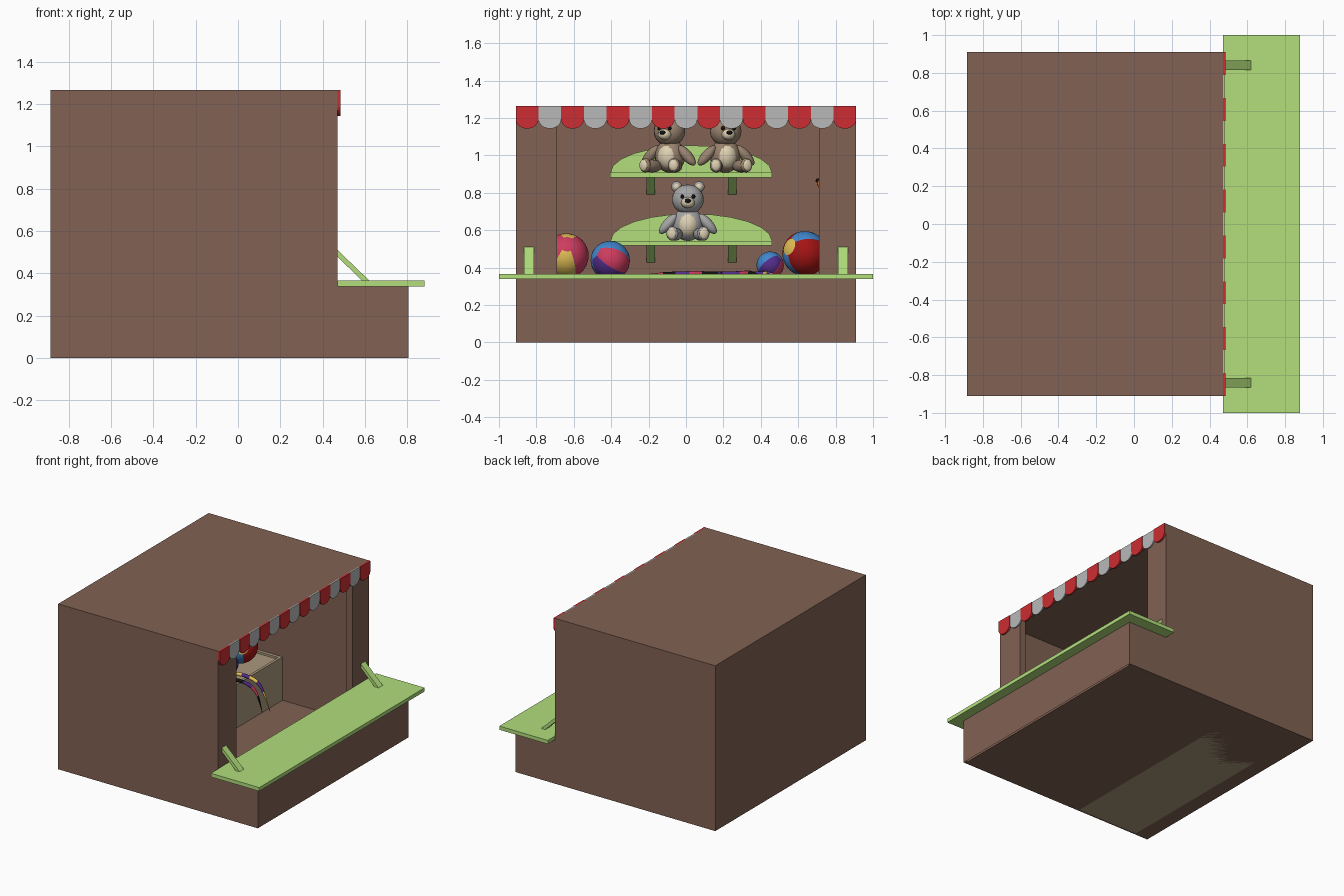
import bpy, bmesh
from math import sin, cos, pi, radians
from mathutils import Vector, Matrix, Euler

if "Cube" in bpy.data.objects:
    bpy.data.objects.remove(bpy.data.objects["Cube"])

mats = {}
def mat(name):
    return mats[name]

def lin(v):
    v /= 255
    return v / 12.92 if v < .04 else ((v + .055) / 1.055) ** 2.4

for n, c in dict(brown=(130, 98, 83), green=(178, 222, 124), beige=(170, 152, 124), red=(205, 45, 50),
                 white=(185, 185, 185), grey=(165, 165, 165), tan=(152, 130, 110), cream=(222, 208, 178),
                 black=(20, 18, 18), pink=(205, 60, 95), blue=(65, 135, 205), purple=(85, 45, 140),
                 yellow=(225, 190, 85), orange=(205, 110, 55), crimson=(165, 20, 20)).items():
    mats[n] = bpy.data.materials.new(n)
    mats[n].diffuse_color = (*[lin(v) for v in c], 1)

def finish(name, bm, *colors, smooth=False, normals=True):
    if normals:
        bmesh.ops.recalc_face_normals(bm, faces=bm.faces)
    me = bpy.data.meshes.new(name)
    bm.to_mesh(me)
    bm.free()
    for c in colors:
        me.materials.append(mat(c))
    if smooth:
        me.shade_smooth()
    ob = bpy.data.objects.new(name, me)
    bpy.context.collection.objects.link(ob)
    return ob

def box(name, color, x, y, z):
    bm = bmesh.new()
    m = Matrix.LocRotScale(Vector((sum(x), sum(y), sum(z))) / 2, None,
                           Vector((x[1] - x[0], y[1] - y[0], z[1] - z[0])))
    bmesh.ops.create_cube(bm, size=1, matrix=m)
    return finish(name, bm, color)

def prism(name, color, pts, axis, a, b):
    """Extrude a 2D profile along x (profile y,z) or y (profile x,z)."""
    bm = bmesh.new()
    vs = [bm.verts.new((a, p, q) if axis == 'x' else (p, a, q)) for p, q in pts]
    f = bm.faces.new(vs)
    new = bmesh.ops.extrude_face_region(bm, geom=[f])['geom']
    off = (b - a, 0, 0) if axis == 'x' else (0, b - a, 0)
    bmesh.ops.translate(bm, verts=[v for v in new if isinstance(v, bmesh.types.BMVert)], vec=off)
    return finish(name, bm, color)

# stall shell
L = [(-.885, 0), (.805, 0), (.805, .34), (.47, .34), (.47, 1.265), (-.885, 1.265)]
prism("side_wall_a", "brown", L, 'y', -.91, -.895)
prism("side_wall_b", "brown", L, 'y', .895, .91)
box("back_wall", "brown", (-.885, -.87), (-.895, .895), (0, 1.265))
box("roof", "brown", (-.87, .47), (-.895, .895), (1.25, 1.265))
box("floor", "brown", (-.87, .79), (-.895, .895), (0, .008))
box("front_post_a", "brown", (.42, .47), (-.895, -.69), (.008, 1.25))
box("front_post_b", "brown", (.42, .47), (.71, .895), (.008, 1.25))
box("lintel", "brown", (.42, .47), (-.69, .71), (1.2, 1.25))

# counter front with three recessed panels
bm = bmesh.new()
ys = [-.91, -.65, -.395, -.13, .125, .39, .645, .91]
zs = [0, .04, .29, .34]
g = [[bm.verts.new((.805, y, z)) for z in zs] for y in ys]
panels = []
for i in range(7):
    for j in range(3):
        f = bm.faces.new((g[i][j], g[i + 1][j], g[i + 1][j + 1], g[i][j + 1]))
        if j == 1 and i % 2:
            panels.append(f)
bmesh.ops.inset_individual(bm, faces=panels, thickness=.018, depth=-.015)
finish("counter_front", bm, "brown", normals=False)
box("counter_backing", "brown", (.77, .788), (-.895, .895), (.008, .34))

# counter top and its slanted struts
box("counter_top", "green", (.47, .88), (-1, 1), (.338, .366))
for s in (-1, 1):
    prism("counter_strut", "green", [(.47, .51), (.47, .478), (.585, .366), (.62, .366)], 'y', s * .84 - .026, s * .84 + .026)

# scalloped awning
w = 1.82 / 15
for i in range(15):
    c = -.91 + w * (i + .5)
    pts = [(c - w / 2, 1.265)]
    pts += [(c - w / 2 * cos(pi * k / 12), 1.193 - .05 * sin(pi * k / 12)) for k in range(13)]
    pts.append((c + w / 2, 1.265))
    red = i % 2 == 0
    prism("awning_scallop", "red" if red else "white", pts, 'x', .47, .484 if red else .48)

# prize box
box("prize_box", "beige", (-.77, -.25), (-.895, .895), (-0.0, .325))
for nm, x, y in (("front", (-.27, -.25), (-.895, .895)), ("back", (-.77, -.75), (-.895, .895)),
                 ("side", (-.75, -.27), (-.895, -.87)), ("side", (-.75, -.27), (.87, .895))):
    box("prize_box_rim_" + nm, "beige", x, y, (.325, .34))

# wall shelves with arched backboards and brackets
for z in (.517, .882):
    box("shelf", "green", (-.87, -.6), (-.405, .46), (z, z + .026))
    arch = [(.028 - .432 * cos(pi * k / 12), z + .026 + .145 * sin(pi * k / 12)) for k in range(13)]
    prism("shelf_backboard", "green", arch, 'x', -.87, -.85)
    for y in (-.188, .248):
        prism("shelf_bracket", "green", [(-.87, z - .09), (-.87, z - .06), (-.79, z), (-.76, z)], 'y', y - .023, y + .023)

def blobs(name, colors, parts, where):
    """Join ellipsoids: (colour index, centre, radii, optional euler degrees)."""
    bm = bmesh.new()
    for ci, c, r, *rot in parts:
        e = Euler([radians(a) for a in rot[0]]) if rot else None
        old = set(bm.faces)
        bmesh.ops.create_uvsphere(bm, u_segments=20, v_segments=12, radius=1,
                                  matrix=Matrix.LocRotScale(Vector(c), e, Vector(r)))
        for f in bm.faces:
            if f not in old:
                f.material_index = ci
    ob = finish(name, bm, *colors, smooth=True)
    ob.matrix_world = where
    return ob

# plush bears, facing +x
def bear(loc, yaw, fur):
    p = [(0, (0, 0, .09), (.075, .083, .09)), (1, (.022, 0, .088), (.06, .062, .072)),
         (0, (.01, 0, .222), (.078, .085, .08)), (1, (.078, 0, .205), (.035, .036, .03)),
         (2, (.108, 0, .215), (.012, .016, .012))]
    for s in (-1, 1):
        p += [(0, (0, s * .06, .29), (.018, .029, .029)), (1, (.01, s * .06, .289), (.012, .019, .019)),
              (2, (.082, s * .03, .238), (.01, .01, .011)),
              (0, (.02, s * .105, .092), (.032, .028, .068), (s * 42, 0, 0)),
              (0, (.09, s * .068, .036), (.08, .035, .034), (0, 0, s * 15)),
              (0, (.15, s * .083, .04), (.024, .033, .038), (0, 0, s * 15)),
              (1, (.166, s * .087, .04), (.012, .025, .03), (0, 0, s * 15))]
    blobs("plush_bear", (fur, "cream", "black"), p,
          Matrix.Translation(loc) @ Matrix.Rotation(radians(yaw), 4, 'Z'))

bear((-.75, .01, .542), 0, "grey")
bear((-.75, -.085, .907), -22, "tan")
bear((-.75, .21, .907), 12, "tan")

# striped balls with pole caps
def ball(loc, r, colors, rot):
    bm = bmesh.new()
    bmesh.ops.create_uvsphere(bm, u_segments=24, v_segments=16, radius=r)
    from math import atan2
    for f in bm.faces:
        c = f.calc_center_median()
        sector = int((atan2(c.y, c.x) + pi) / (pi / 3)) % (len(colors) - 1)
        f.material_index = len(colors) - 1 if abs(c.z) > r * .88 else sector
    ob = finish("toy_ball", bm, *colors, smooth=True)
    ob.location = loc
    ob.rotation_euler = [radians(a) for a in rot]

ball((-.42, .635, .475), .12, ("crimson", "crimson", "blue", "yellow"), (20, 70, -30))
ball((-.42, -.64, .463), .12, ("pink", "pink", "yellow", "pink"), (30, 50, 40))
ball((-.4, -.405, .438), .105, ("pink", "blue", "purple", "blue"), (60, 25, 10))
ball((-.4, .45, .413), .073, ("pink", "blue", "purple", "blue"), (-40, 30, 20))

# banded tapered toy snakes
def snake(pts, colors, r=.014):
    P = [Vector(p) for p in pts]
    P = [P[0]] + P + [P[-1]]
    bm = bmesh.new()
    prev, n = None, (len(pts) - 1) * 4
    for i in range(n + 1):
        k = min(i // 4, len(pts) - 2)
        t = i / 4 - k
        a, b, c, d = P[k:k + 4]
        pos = .5 * (2 * b + (c - a) * t + (2 * a - 5 * b + 4 * c - d) * t * t + (3 * b - a - 3 * c + d) * t ** 3)
        tan = (c - b).normalized()
        side = tan.cross(Vector((.01, .02, 1))).normalized()
        up = side.cross(tan)
        rad = r * min(1, .5 + i / 4, max(.08, (n - i) / 5))
        ring = [bm.verts.new(pos + rad * (side * cos(q * pi / 4) + up * sin(q * pi / 4))) for q in range(8)]
        for q in range(8):
            if prev:
                f = bm.faces.new((prev[q], prev[q - 1], ring[q - 1], ring[q]))
                f.material_index = (i // 2) % len(colors)
        if i in (0, n):
            bm.faces.new(ring)
        prev = ring
    finish("toy_snake", bm, *colors, smooth=True)

snake([(-.5, .2, .362), (-.36, .4, .366), (-.25, .45, .365), (-.14, .47, .31), (-.06, .475, .13)], ("purple", "yellow"))
snake([(-.5, .0, .362), (-.38, .26, .366), (-.25, .36, .365), (-.15, .42, .29), (-.1, .44, .12)], ("pink", "black", "purple"))
snake([(-.5, .3, .36), (-.38, .12, .366), (-.33, -.02, .366), (-.36, -.15, .36), (-.3, -.25, .36)], ("pink", "purple", "black"))
snake([(-.55, -.15, .36), (-.45, .0, .362), (-.42, .15, .366), (-.45, .3, .36), (-.4, .36, .36)], ("yellow", "purple"))

# small plush toys hung on the side walls
for s in (-1, 1):
    p = [(0, (0, s * .835, .8), (.045, .055, .065)), (0, (0, s * .77, .85), (.05, .07, .042)),
         (1, (0, s * .705, .865), (.014, .012, .012))]
    p += [(0, (t * .045, s * .8, .89), (.014, .014, .022)) for t in (-1, 1)]
    p += [(0, (t * .035, s * .78, .765), (.017, .05, .02)) for t in (-1, 1)]
    blobs("hanging_plush", ("orange", "black"), p, Matrix.Translation((-.2, 0, 0)))

for m in bpy.data.materials:
    if m.users and not m.is_grease_pencil:
        m.use_nodes = True
        m.node_tree.nodes["Principled BSDF"].inputs["Base Color"].default_value = m.diffuse_color
